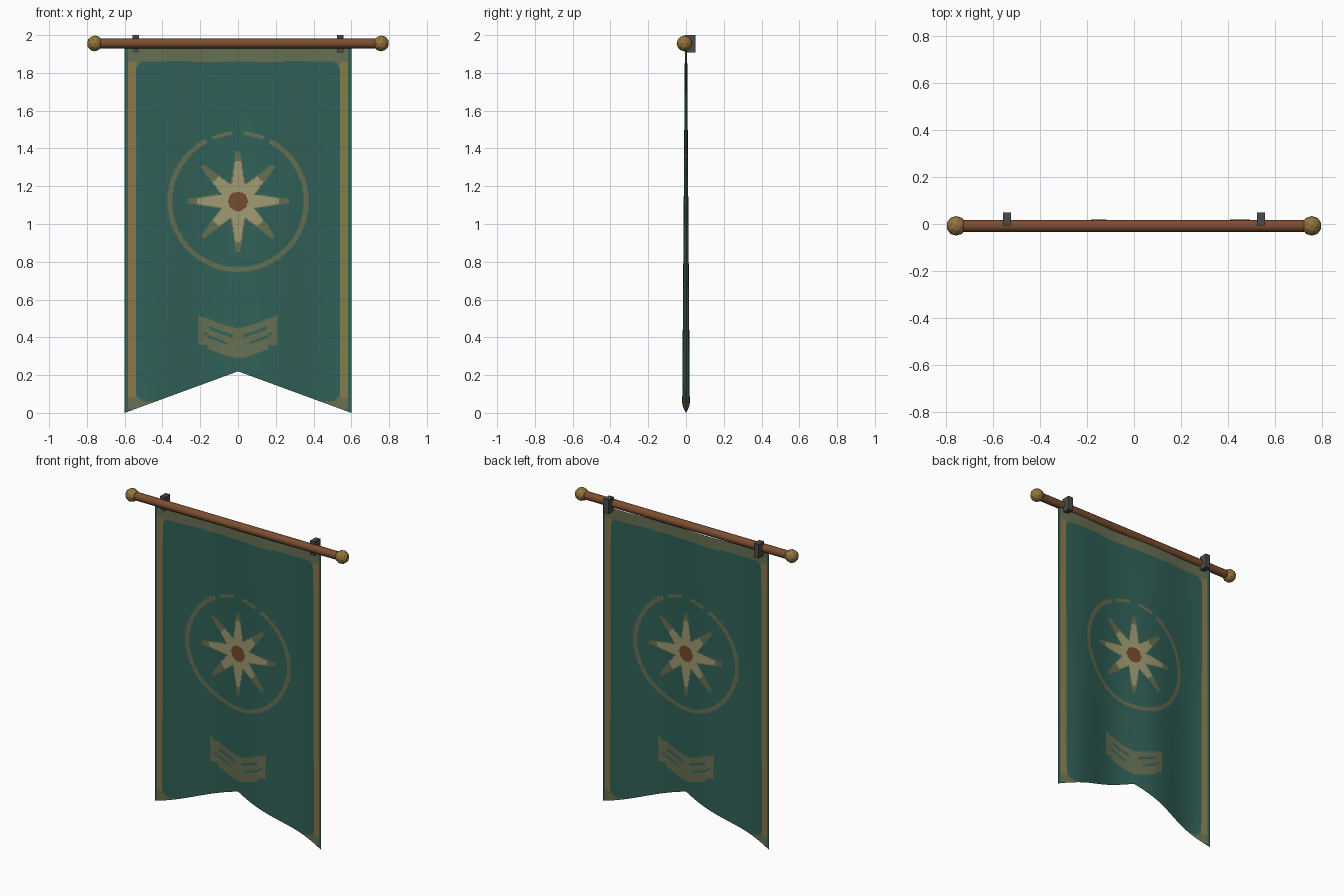
import bpy, bmesh, math

if "Cube" in bpy.data.objects:
    bpy.data.objects.remove(bpy.data.objects["Cube"])


def material(name, rgb):
    m = bpy.data.materials.new(name)
    m.diffuse_color = (*rgb, 1)
    m.use_nodes = True
    m.node_tree.nodes["Principled BSDF"].inputs["Base Color"].default_value = m.diffuse_color
    return m


TEAL = material("teal cloth", (0.030, 0.118, 0.095))
GOLD = material("gold trim", (0.245, 0.192, 0.070))
OLIVE = material("faded gold", (0.135, 0.160, 0.085))
CREAM = material("cream", (0.350, 0.325, 0.170))
RUST = material("rust", (0.180, 0.068, 0.025))
WOOD = material("wood", (0.200, 0.076, 0.030))
BRASS = material("brass", (0.300, 0.180, 0.047))
IRON = material("dark iron", (0.070, 0.070, 0.072))

W, TOP, NOTCH = 0.6, 1.93, 0.22
ROD_Y, ROD_Z = -0.008, 1.956


def add(name, bm, mats, smooth=False):
    me = bpy.data.meshes.new(name)
    for f in bm.faces:
        f.smooth = smooth
    bm.to_mesh(me)
    bm.free()
    for m in mats:
        me.materials.append(m)
    ob = bpy.data.objects.new(name, me)
    bpy.context.collection.objects.link(ob)
    return ob


def cloth_colour(x, z):
    """0 teal, 1 gold, 2 faded gold, 3 cream, 4 rust"""
    ax = abs(x)
    # border between the edge and a rounded inner rectangle
    cx, cz, r = 0.49, abs(z - 0.96) - 0.85, 0.05
    dx, dz = ax - cx, cz
    outside = math.hypot(max(dx, 0), max(dz, 0)) > r
    if outside and ax < 0.58 and z > 0.02:
        return 1 if ax > 0.54 and 0.08 < z < 1.86 else 2
    # emblem: disc, eight-pointed star and broken ring
    dz = z - 1.12
    d, a = math.hypot(x, dz), math.atan2(dz, x)
    if d < 0.052:
        return 4
    k = round(a / (math.pi / 4))
    fold = a - k * math.pi / 4
    u, v = d * math.cos(fold), abs(d * math.sin(fold))
    if u < 0.267:
        edge = 0.011 + (0.267 - u) * 0.155
        if v < edge:
            return 3 if u < (0.215 if k % 2 == 0 else 0.165) and v < edge - 0.005 else 2
    off = abs(math.degrees(a) - 90)
    gap = off < 5 or 22 < off < 28
    width = 0.010 if off < 22 else 0.013
    if abs(d - 0.361) < width and not gap:
        return 2
    # curved ribbon with thin streaks
    if ax < 0.21:
        hi = 0.45 + 0.07 * (ax / 0.2) ** 1.5
        lo = 0.29 + 0.07 * (ax / 0.2) ** 1.5
        if ax > 0.16:
            hi, lo = hi - 0.005, 0.36
        if lo < z < hi:
            t = (z - lo) / (hi - lo)
            streak = (abs(t - 0.72) < 0.05 and 0.03 < ax < 0.15) or \
                     (abs(t - 0.42) < 0.04 and 0.06 < ax < 0.18)
            return 0 if streak else 2
    return 0


# banner cloth: wavy swallow-tailed sheet
NX, NZ = 200, 270
bm = bmesh.new()
rows = []
for j in range(NZ + 1):
    row = []
    for i in range(NX + 1):
        x = -W + 2 * W * i / NX
        low = NOTCH * (1 - abs(x) / W)
        z = TOP + (low - TOP) * j / NZ
        y = -(0.0205 - 0.0075 * z) * math.sin(2 * math.pi * x / W)
        row.append(bm.verts.new((x, y, z)))
    rows.append(row)
for j in range(NZ):
    for i in range(NX):
        f = bm.faces.new((rows[j][i], rows[j + 1][i], rows[j + 1][i + 1], rows[j][i + 1]))
        c = f.calc_center_median()
        f.material_index = cloth_colour(c.x, c.z)
add("banner_cloth", bm, [TEAL, GOLD, OLIVE, CREAM, RUST], True)

# hanging rod
bpy.ops.mesh.primitive_cylinder_add(vertices=12, radius=0.026, depth=1.46,
                                    location=(-0.005, ROD_Y, ROD_Z),
                                    rotation=(0, math.pi / 2, 0))
rod = bpy.context.object
rod.name = "rod"
rod.data.materials.append(WOOD)
bpy.ops.object.shade_smooth_by_angle(angle=math.radians(40))

for side, s in (("left", -1), ("right", 1)):
    # faceted end knob
    bm = bmesh.new()
    bmesh.ops.create_icosphere(bm, subdivisions=2, radius=0.042)
    knob = add("finial_" + side, bm, [BRASS])
    knob.location = (s * 0.758, ROD_Y, ROD_Z)
    # wall bracket
    bm = bmesh.new()
    bmesh.ops.create_cube(bm, size=1)
    for v in bm.verts:
        v.co.x *= 0.034
        v.co.y *= 0.056
        v.co.z *= 0.092
    bracket = add("bracket_" + side, bm, [IRON])
    bracket.location = (s * 0.542, 0.022, 1.954)
